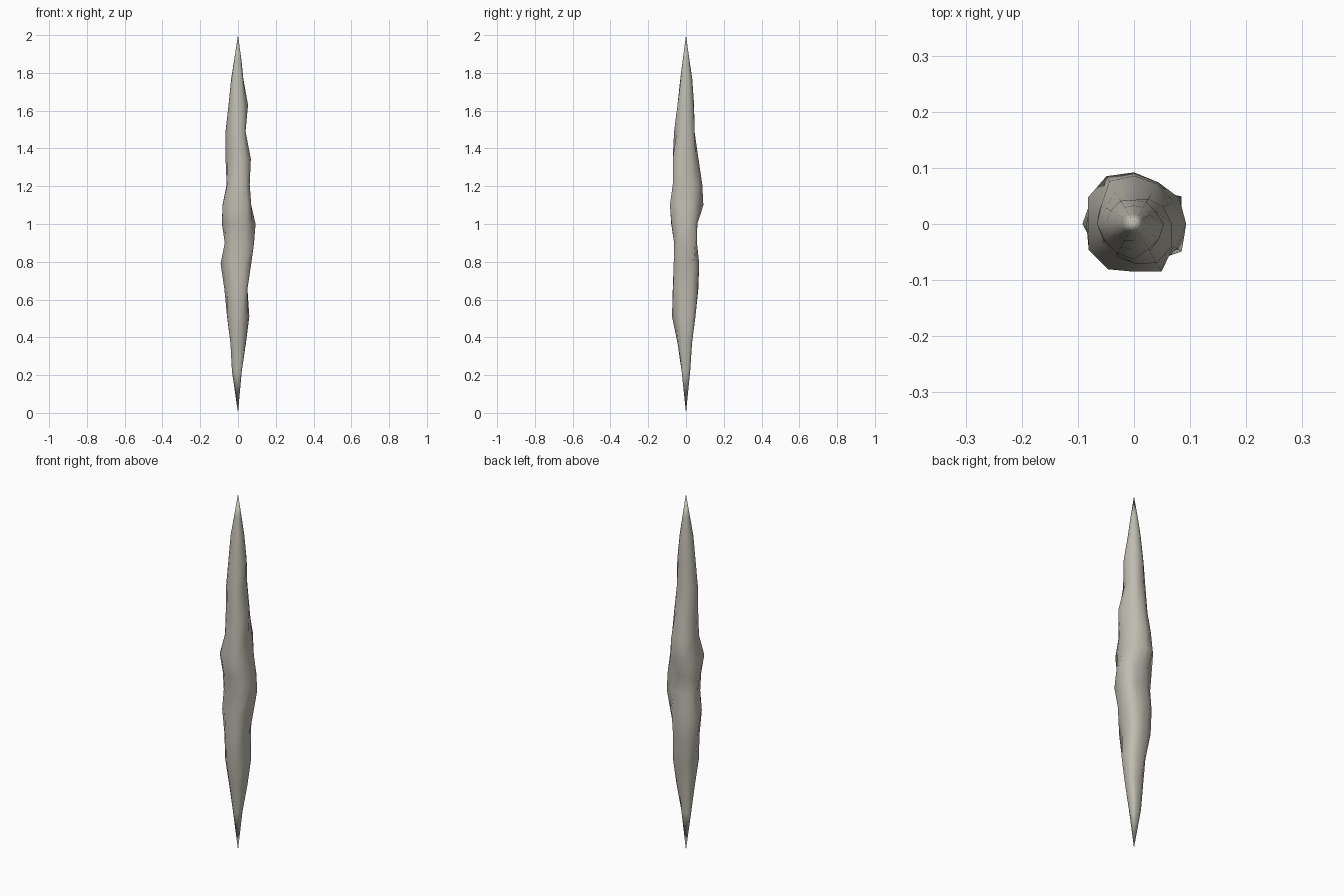
import bpy, bmesh, math

# Uneven spindle: height, then reach in 8 compass directions (0, 45, ... 315 degrees)
RINGS = [
    (0.22, .020, .030, .022, .034, .032, .025, .023, .028),
    (0.37, .042, .050, .032, .045, .040, .044, .045, .045),
    (0.51, .060, .064, .050, .055, .058, .063, .074, .060),
    (0.655, .050, .070, .065, .084, .072, .067, .070, .075),
    (0.79, .070, .090, .070, .085, .092, .078, .065, .085),
    (0.90, .085, .108, .058, .082, .070, .070, .063, .095),
    (1.00, .093, .090, .060, .085, .085, .075, .078, .085),
    (1.10, .070, .083, .092, .095, .082, .090, .085, .096),
    (1.21, .062, .080, .086, .085, .060, .064, .070, .080),
    (1.345, .068, .058, .066, .065, .066, .060, .070, .078),
    (1.49, .040, .056, .045, .055, .066, .058, .063, .055),
    (1.63, .053, .043, .043, .046, .050, .047, .045, .050),
    (1.77, .028, .032, .033, .033, .036, .036, .030, .030),
    (1.87, .018, .018, .018, .020, .020, .020, .017, .018),
]
SIDES = 12


def radius(reach, i):
    """Radius at one of 12 sides, kept inside the reach of its main axis."""
    quarter, step = divmod(i, 3)
    if step == 0:
        return reach[quarter * 2]
    axis = reach[(quarter * 2 + (0 if step == 1 else 2)) % 8]
    diagonal = reach[quarter * 2 + 1]
    return min(diagonal / math.cos(math.radians(15)),
               axis / math.cos(math.radians(30)))


bm = bmesh.new()
loops = []
for z, *reach in RINGS:
    loop = []
    for i in range(SIDES):
        a = 2 * math.pi * i / SIDES
        r = radius(reach, i)
        loop.append(bm.verts.new((r * math.cos(a), r * math.sin(a), z)))
    loops.append(loop)

# Body walls and the two pointed ends
bottom = bm.verts.new((0, 0, 0))
top = bm.verts.new((0, 0, 2))
for i in range(SIDES):
    j = (i + 1) % SIDES
    for lo, hi in zip(loops, loops[1:]):
        bm.faces.new((lo[i], lo[j], hi[j], hi[i]))
    bm.faces.new((bottom, loops[0][j], loops[0][i]))
    bm.faces.new((loops[-1][i], loops[-1][j], top))
for f in bm.faces:
    f.smooth = True

mesh = bpy.data.meshes.new("stone_shard")
bm.to_mesh(mesh)
bm.free()
shard = bpy.data.objects.new("stone_shard", mesh)
bpy.context.collection.objects.link(shard)

stone = bpy.data.materials.new("warm grey stone")
stone.diffuse_color = (0.52, 0.50, 0.43, 1)
mesh.materials.append(stone)
